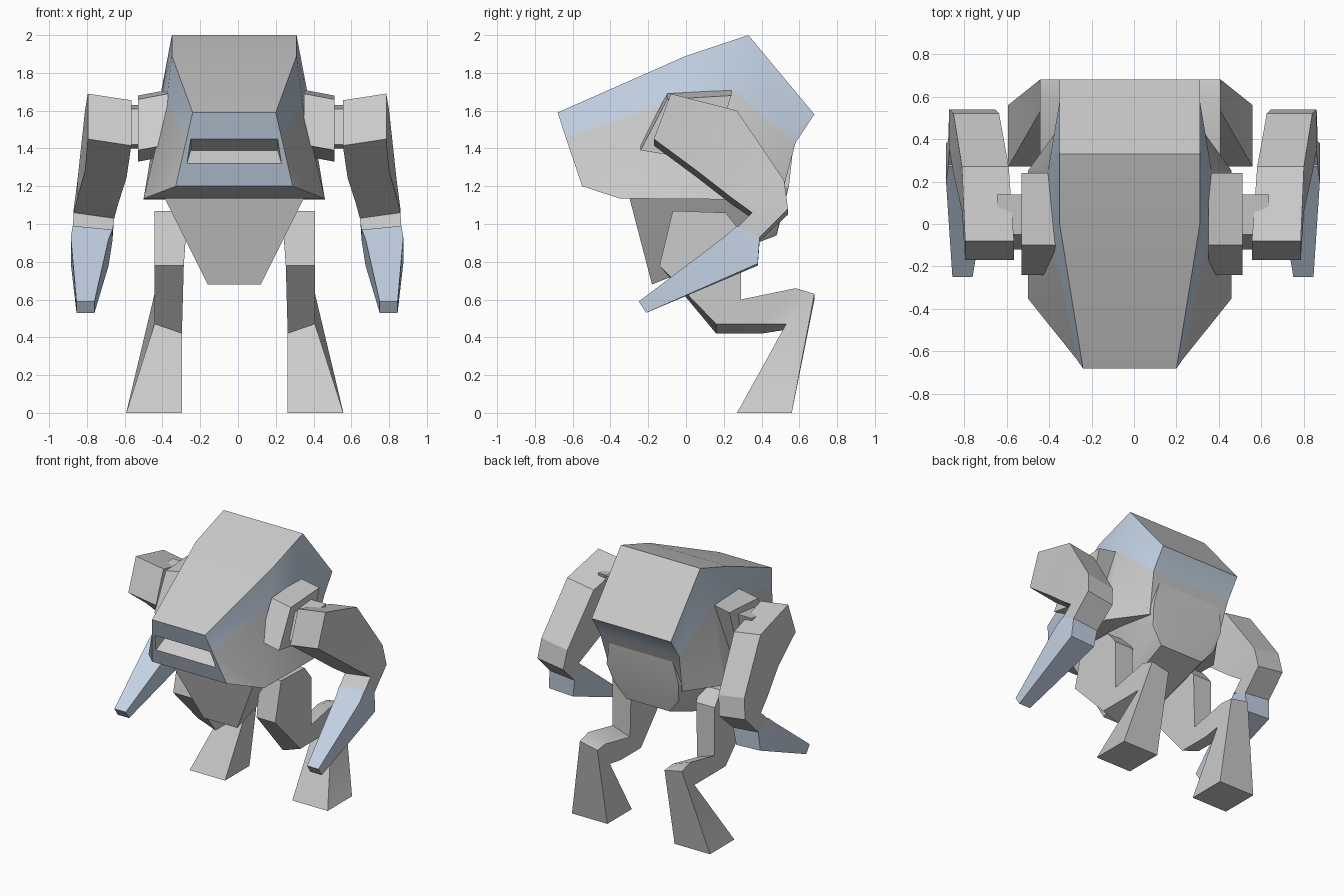
import bpy, bmesh, math

if "Cube" in bpy.data.objects:
    bpy.data.objects.remove(bpy.data.objects["Cube"])

blue = bpy.data.materials.new("blue_armour")
blue.diffuse_color = (0.55, 0.65, 0.78, 1)
blue.use_nodes = True
blue.node_tree.nodes["Principled BSDF"].inputs["Base Color"].default_value = blue.diffuse_color
grey = bpy.data.materials.new("grey_metal")
grey.diffuse_color = (0.8, 0.8, 0.8, 1)
grey.use_nodes = True
grey.node_tree.nodes["Principled BSDF"].inputs["Base Color"].default_value = grey.diffuse_color


def finish(name, bm, x, mats=(), mirror=False, angle=25):
    bmesh.ops.recalc_face_normals(bm, faces=bm.faces)
    me = bpy.data.meshes.new(name)
    bm.to_mesh(me)
    bm.free()
    for m in mats:
        me.materials.append(m)
    ob = bpy.data.objects.new(name, me)
    ob.location.x = x
    bpy.context.collection.objects.link(ob)
    bpy.ops.object.select_all(action='DESELECT')
    ob.select_set(True)
    bpy.context.view_layer.objects.active = ob
    bpy.ops.object.shade_smooth_by_angle(angle=math.radians(angle))
    if mirror:
        ob.modifiers.new("mirror", 'MIRROR').use_mirror_merge = False
    return ob


def limb(name, sections, x, mats=()):
    """Loft four-sided sections: lower (y,z), upper (y,z), outer x, inner x, inner z drop."""
    bm = bmesh.new()
    rings = []
    for (ya, za), (yb, zb), xo, xi, dz in sections:
        pts = [(xo, ya, za), (xo, yb, zb), (xi, yb, zb - dz), (xi, ya, za - dz)]
        rings.append([bm.verts.new(p) for p in pts])
    for a, b in zip(rings, rings[1:]):
        for i in range(4):
            j = (i + 1) % 4
            bm.faces.new((a[i], a[j], b[j], b[i]))
    bm.faces.new(rings[0])
    bm.faces.new(rings[-1])
    return finish(name, bm, x, mats, mirror=True)


# Armoured body shell: top, middle and bottom edge of one side, then the slot
half = [
    (.22, -.68, 1.59), (.33, 0, 1.89), (.33, .33, 2.0), (.33, .68, 1.58),
    (.25, -.637, 1.46), (.36, -.1, 1.64), (.385, .25, 1.71), (.33, .58, 1.43),
    (.31, -.55, 1.2), (.48, -.35, 1.135), (.48, .25, 1.13), (.30, .5, 1.13),
    (.23, -.633, 1.45), (.25, -.59, 1.32), (.23, -.5, 1.39)]
bm = bmesh.new()
R = [bm.verts.new(p) for p in half]
L = [bm.verts.new((-x, y, z)) for x, y, z in half]


def sides(ids, mat):
    for s in (R, L):
        bm.faces.new([s[i] for i in ids]).material_index = mat


def span(a, b, mat):
    bm.faces.new((R[a], R[b], L[b], L[a])).material_index = mat


for i in range(3):
    sides((i, i + 1, i + 5, i + 4), 1)
    sides((i + 4, i + 5, i + 9, i + 8), 0)
    span(i, i + 1, 0)
    span(i + 8, i + 9, 0)
span(3, 7, 1)
span(7, 11, 0)
# Front plate with its viewing slot
span(0, 12, 1)
span(13, 8, 1)
span(12, 14, 0)
span(14, 13, 0)
sides((0, 4, 8, 13, 12), 1)
sides((12, 14, 13), 0)
finish("body_shell", bm, -.02, (grey, blue))

# Lower torso: wedge in front, angular panel behind
bm = bmesh.new()
for x, y, z in [(.37, -.3, 1.14), (.19, -.2, .84), (.14, -.18, .68), (.36, .2, 1.15),
                (.25, .57, 1.43), (.30, .545, 1.2), (.27, .5, 1.05), (.18, .48, .94)]:
    bm.verts.new((x, y, z))
    bm.verts.new((-x, y, z))
bmesh.ops.convex_hull(bm, input=bm.verts)
finish("lower_torso", bm, -.02)

# Bent legs with flared feet
limb("legs", [
    ((-.07, 1.07), (.21, 1.06), .425, .25, 0),
    ((-.14, .78), (.29, .96), .425, .27, 0),
    ((.16, .47), (.29, .60), .425, .28, .05),
    ((.40, .47), (.58, .66), .425, .28, .05),
    ((.53, .47), (.68, .63), .425, .28, .03),
    ((.27, 0), (.56, 0), .575, .28, 0)], -.017)

# Shoulder blocks and joints
limb("shoulders", [
    ((-.24, 1.39), (-.10, 1.66), .52, .36, -.03),
    ((.13, 1.33), (.24, 1.68), .52, .36, -.03)], -.01)
limb("shoulder_joints", [
    ((-.12, 1.42), (-.05, 1.61), .64, .45, 0),
    ((.08, 1.40), (.14, 1.63), .64, .45, 0)], -.005)

# Arms and blue forearms
limb("arms", [
    ((-.17, 1.45), (-.08, 1.69), .79, .56, .035),
    ((.06, 1.28), (.27, 1.60), .805, .585, .035),
    ((.24, 1.14), (.52, 1.23), .845, .63, .035),
    ((.35, 1.06), (.54, 1.08), .865, .65, .03),
    ((.27, .98), (.39, .93), .87, .66, .02)], -.005)
limb("forearms", [
    ((.27, .99), (.39, .93), .87, .66, .02),
    ((.20, .93), (.38, .79), .88, .68, .01),
    ((-.25, .59), (-.21, .53), .85, .755, 0)], -.005, (blue,))
